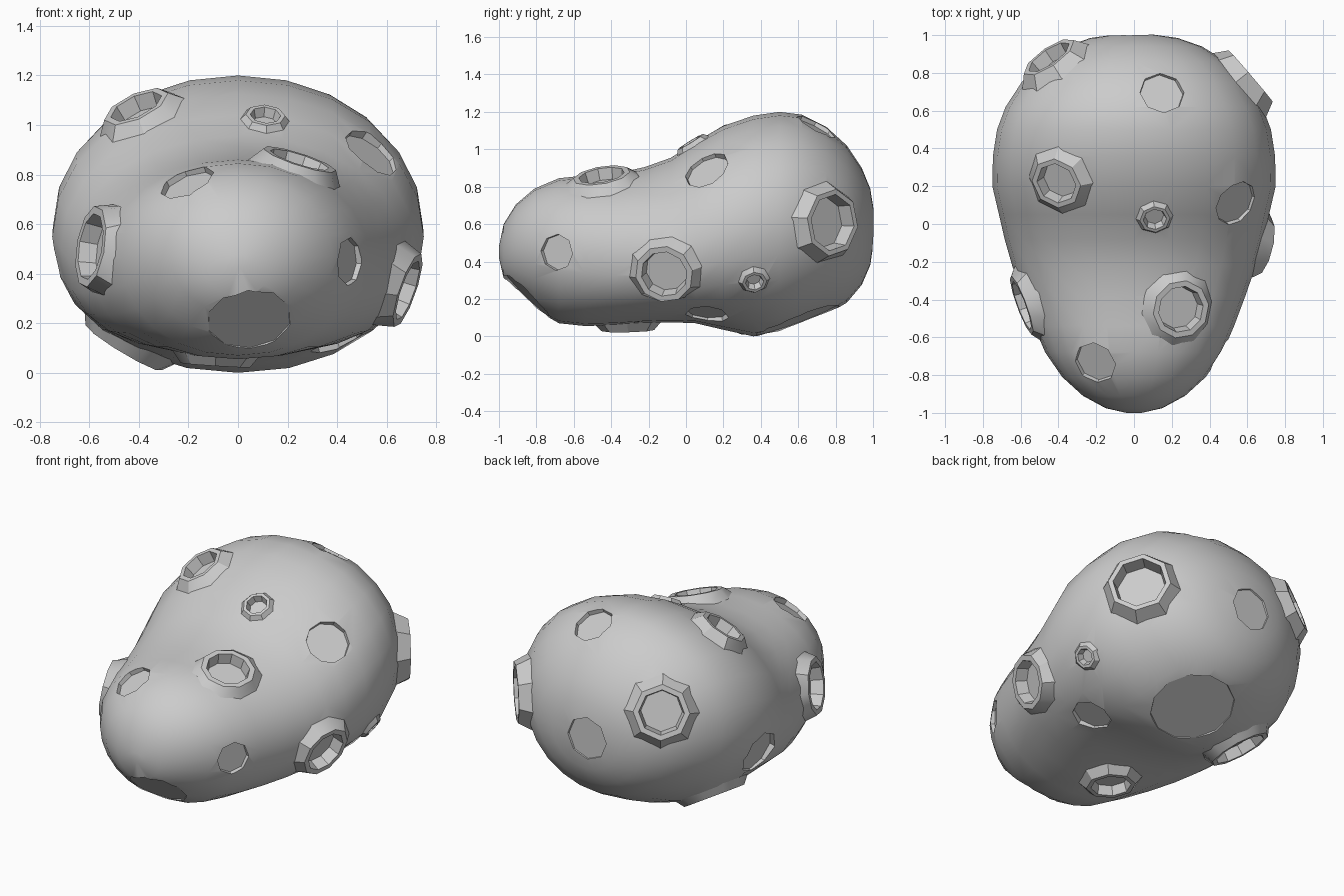
import bpy, bmesh
from math import sin, cos, pi, radians
from mathutils import Vector
from mathutils.bvhtree import BVHTree

if "Cube" in bpy.data.objects:
    bpy.data.objects.remove(bpy.data.objects["Cube"])


def make_object(name, bm):
    bmesh.ops.recalc_face_normals(bm, faces=bm.faces[:])
    mesh = bpy.data.meshes.new(name)
    bm.to_mesh(mesh)
    ob = bpy.data.objects.new(name, mesh)
    bpy.context.collection.objects.link(ob)
    return ob


def smooth(ob, angle):
    bpy.ops.object.select_all(action='DESELECT')
    bpy.context.view_layer.objects.active = ob
    ob.select_set(True)
    bpy.ops.object.shade_smooth_by_angle(angle=radians(angle))


def loft(bm, rings, cap_start=True, cap_end=True):
    """Bridge equal-length rings of points, optionally capping the ends."""
    vs = [[bm.verts.new(p) for p in r] for r in rings]
    n = len(vs[0])
    for a, b in zip(vs, vs[1:]):
        for i in range(n):
            j = (i + 1) % n
            bm.faces.new((a[i], a[j], b[j], b[i]))
    if cap_start:
        bm.faces.new(vs[0][::-1])
    if cap_end:
        bm.faces.new(vs[-1])


# Two-lobed body: sections along y as
# (y, half width, bottom z, widest z, top z, fullness of the underside)
SECTIONS = [
    (-1.0, .04, .42, .45, .48, 2), (-.975, .15, .31, .455, .60, 2),
    (-.91, .27, .235, .47, .705, 2), (-.81, .38, .145, .47, .79, 2),
    (-.68, .47, .07, .46, .845, 2.1), (-.54, .53, .055, .455, .86, 2.2),
    (-.38, .59, .06, .45, .87, 2.35), (-.22, .645, .072, .45, .905, 2.5),
    (-.08, .685, .075, .46, .955, 2.5), (.05, .715, .07, .50, 1.04, 2.45),
    (.2, .75, .035, .55, 1.125, 2.2), (.36, .747, 0.0, .59, 1.18, 2.1),
    (.5, .725, .015, .61, 1.2, 2.1), (.62, .68, .06, .62, 1.185, 2.1),
    (.75, .595, .115, .62, 1.12, 2), (.86, .49, .18, .60, 1.02, 2),
    (.94, .36, .275, .59, .90, 2), (.985, .23, .38, .585, .79, 2),
    (1.003, .10, .50, .59, .68, 2)]
SEG = 24


def section(y, w, lo, mid, hi, power):
    pts = []
    for i in range(SEG):
        c, s = cos(2 * pi * i / SEG), sin(2 * pi * i / SEG)
        e = 2 / (2.06 if s > 0 else power)
        x = w * abs(c) ** e * (1 if c > 0 else -1)
        h = (hi - mid) if s > 0 else (lo - mid)
        pts.append(Vector((x, y, mid + h * abs(s) ** e)))
    return pts


bm = bmesh.new()
loft(bm, [section(*s) for s in SECTIONS])
body = make_object("asteroid_body", bm)
bvh = BVHTree.FromBMesh(bm)


def frame(point, r):
    """Average surface plane around a point: centre, normal, two axes."""
    c, nor, _, _ = bvh.find_nearest(Vector(point))
    for _ in range(2):
        t = nor.orthogonal().normalized()
        b = nor.cross(t)
        hits = [bvh.find_nearest(c + r * (t * cos(2 * pi * i / 16) + b * sin(2 * pi * i / 16)))
                for i in range(16)]
        nor = sum((h[1] for h in hits), Vector()).normalized()
    base = sum((h[0] for h in hits), Vector()) / 16
    t = nor.orthogonal().normalized()
    return base, nor, t, nor.cross(t)


def ring(fr, r, h, n):
    c, nor, t, b = fr
    return [c + nor * h + r * (t * cos(2 * pi * i / n) + b * sin(2 * pi * i / n))
            for i in range(n)]


cutters = bmesh.new()

# Raised craters: centre, skirt radius, rim radius, hole radius, rim height, depth, sides
RAISED = [
    ((.25, -.45, .87), .21, .155, .12, .043, .02, 10),
    ((.11, .03, 1.03), .105, .08, .058, .024, .015, 8),
    ((-.43, .21, 1.1), .20, .14, .108, .045, .02, 8),
    ((.73, -.13, .33), .21, .158, .122, .05, .02, 10),
    ((.68, .37, .285), .092, .066, .045, .022, .015, 8),
    ((.58, .75, .61), .235, .18, .148, .066, .02, 8),
    ((-.65, -.45, .52), .22, .167, .132, .048, .025, 10),
    ((-.44, .87, .80), .23, .16, .125, .052, .02, 8),
    ((-.09, -.31, .05), .185, .14, .11, .042, .015, 8),
    ((-.46, .38, .10), .225, .18, .148, .04, .02, 10)]
for k, (p, rs, rr, rh, h, d, n) in enumerate(RAISED):
    fr = frame(p, rr)
    skirt = []
    for q in ring(fr, rs, 0, n):
        s, sn, _, _ = bvh.find_nearest(q)
        skirt.append(s - sn * .006)
    bm = bmesh.new()
    loft(bm, [skirt, ring(fr, rr, h, n), ring(fr, rh + .004, h, n), ring(fr, rh - .008, -d, n)],
         cap_start=False)
    rim = make_object("crater_rim_%02d" % (k + 1), bm)
    smooth(rim, 34)
    rc = (rr + rh) / 2
    loft(cutters, [ring(fr, rc, -d - .02, n), ring(fr, rc, .15, n)])

# Flush pits: centre, radius, floor depth, sides
PITS = [
    ((-.21, -.74, .78), .118, .024, 8), ((.15, .70, 1.13), .122, .02, 8),
    ((.54, .11, .89), .128, .022, 10), ((.45, -.69, .45), .10, .02, 8),
    ((.05, -.88, .18), .18, .006, 10), ((-.02, 1.0, .575), .135, .008, 8),
    ((-.69, .29, .41), .138, .02, 8), ((.07, .60, .07), .25, .006, 12),
    ((.41, .11, .10), .118, .02, 8)]
for p, r, d, n in PITS:
    fr = frame(p, r)
    loft(cutters, [ring(fr, r * .95, -d, n), ring(fr, r * 1.02, .04, n), ring(fr, r * 1.02, .15, n)])

# Carve all holes out of the body
cutter = make_object("crater_cutter", cutters)
cutter.hide_render = True
mod = body.modifiers.new("holes", 'BOOLEAN')
mod.operation = 'DIFFERENCE'
mod.solver = 'EXACT'
mod.object = cutter
bpy.context.view_layer.objects.active = body
bpy.ops.object.modifier_apply(modifier=mod.name)
bpy.data.objects.remove(cutter)

# Smooth body with crisp crater edges
smooth(body, 32)
